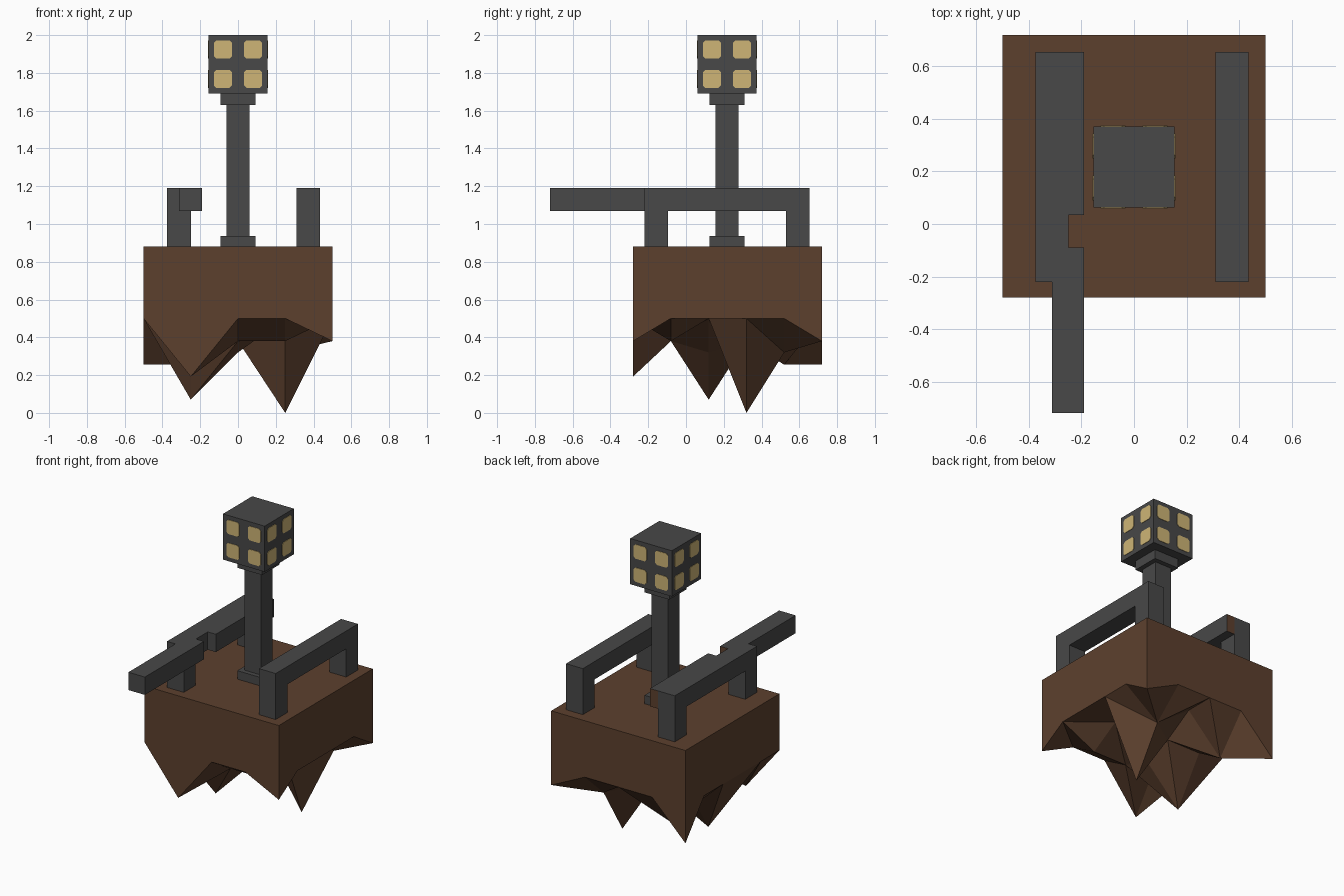
import bpy, bmesh
from mathutils import Matrix

if "Cube" in bpy.data.objects:
    bpy.data.objects.remove(bpy.data.objects["Cube"])


def material(name, rgb):
    m = bpy.data.materials.new(name)
    m.diffuse_color = (*rgb, 1)
    m.use_nodes = True
    m.node_tree.nodes["Principled BSDF"].inputs["Base Color"].default_value = m.diffuse_color
    return m


GREY = material("dark grey metal", (0.065, 0.065, 0.065))
BROWN = material("earth brown", (0.108, 0.051, 0.027))
GLOW = material("lamp yellow", (0.62, 0.46, 0.18))


def finish(bm, name, *mats):
    bmesh.ops.recalc_face_normals(bm, faces=bm.faces)
    me = bpy.data.meshes.new(name)
    bm.to_mesh(me)
    bm.free()
    for m in mats:
        me.materials.append(m)
    ob = bpy.data.objects.new(name, me)
    bpy.context.collection.objects.link(ob)
    return ob


def box(name, x, y, z, brown_back=False):
    bm = bmesh.new()
    bmesh.ops.create_cube(bm, size=1)
    for v in bm.verts:
        for i, (lo, hi) in enumerate((x, y, z)):
            v.co[i] = lo if v.co[i] < 0 else hi
    bm.normal_update()
    if brown_back:  # exposed end of a broken beam
        for f in bm.faces:
            f.material_index = int(f.normal.y > 0.9)
    return finish(bm, name, GREY, BROWN)


# Floating ground block: flat top, jagged underside (rows run front to back)
TOP = 0.88
HEIGHTS = [
    (0.5, 0.1925, 0.5, 0.5, 0.38),
    (0.5, 0.5, 0.38, 0.38, 0.5),
    (0.5, 0.07, 0.32, 0.5, 0.5),
    (0.5, 0.38, 0.38, 0.0, 0.5),
    (0.5, 0.255, 0.5, 0.32, 0.5),
    (0.255, 0.5, 0.5, 0.5, 0.38),
]
bm = bmesh.new()
low = [[bm.verts.new((-0.5 + 0.25 * i, -0.28 + 0.2 * j, z)) for i, z in enumerate(row)]
       for j, row in enumerate(HEIGHTS)]
for j in range(5):
    for i in range(4):
        a, b, c, d = low[j][i], low[j][i + 1], low[j + 1][i + 1], low[j + 1][i]
        tris = ((a, b, c), (a, c, d)) if (i + j) % 2 else ((a, b, d), (b, c, d))
        for t in tris:
            bm.faces.new(t)
corner = [bm.verts.new((x, y, TOP)) for x, y in
          ((-0.5, -0.28), (0.5, -0.28), (0.5, 0.72), (-0.5, 0.72))]
bm.faces.new(corner)
edges = [low[0], [r[4] for r in low], low[5][::-1], [r[0] for r in low][::-1]]
for k, e in enumerate(edges):
    bm.faces.new(e + [corner[(k + 1) % 4], corner[k]])
finish(bm, "ground_block", BROWN)

# Railings on both sides: two posts and a beam each
RAIL_Z = (1.07, 1.19)
for side, x in (("left", (-0.375, -0.25)), ("right", (0.31, 0.435))):
    box(side + "_rail_beam", x, (-0.22, 0.655), RAIL_Z)
    box(side + "_front_post", x, (-0.22, -0.095), (TOP, RAIL_Z[0]))
    box(side + "_back_post", x, (0.53, 0.655), (TOP, RAIL_Z[0]))

# Broken second beam beside the left railing
box("broken_beam_back", (-0.25, -0.19), (0.035, 0.655), RAIL_Z, True)
box("broken_beam_front", (-0.3125, -0.19), (-0.72, -0.09), RAIL_Z, True)

# Lamp post
CY = 0.217


def lamp_box(name, half, z0, z1):
    box(name, (-half, half), (CY - half, CY + half), (z0, z1))


lamp_box("lamp_base", 0.0925, TOP, 0.937)
lamp_box("lamp_pole", 0.0615, 0.937, 1.63)
lamp_box("lamp_collar", 0.0925, 1.63, 1.692)
lamp_box("lamp_head", 0.155, 1.692, 2.0)

# Lamp windows: thin plates with clipped corners, four on each side
bm = bmesh.new()
h, c = 0.048, 0.035
outline = [(c, -h), (h, -c), (h, c), (c, h), (-c, h), (-h, c), (-h, -c), (-c, -h)]
for turn in range(4):
    rot = Matrix.Translation((0, CY, 0)) @ Matrix.Rotation(turn * 1.5707963, 4, 'Z')
    for wx in (-0.08, 0.08):
        for wz in (1.768, 1.924):
            f = bm.faces.new([bm.verts.new(rot @ Matrix.Translation((wx, -0.154, wz))
                              @ Matrix.Translation((x, 0, z)).to_translation())
                              for x, z in outline])
            ext = bmesh.ops.extrude_face_region(bm, geom=[f], use_keep_orig=True)
            new = [v for v in ext["geom"] if isinstance(v, bmesh.types.BMVert)]
            bmesh.ops.translate(bm, verts=new, vec=rot.to_3x3() @ Matrix.Translation((0, -0.004, 0)).to_translation())
finish(bm, "lamp_windows", GLOW)
